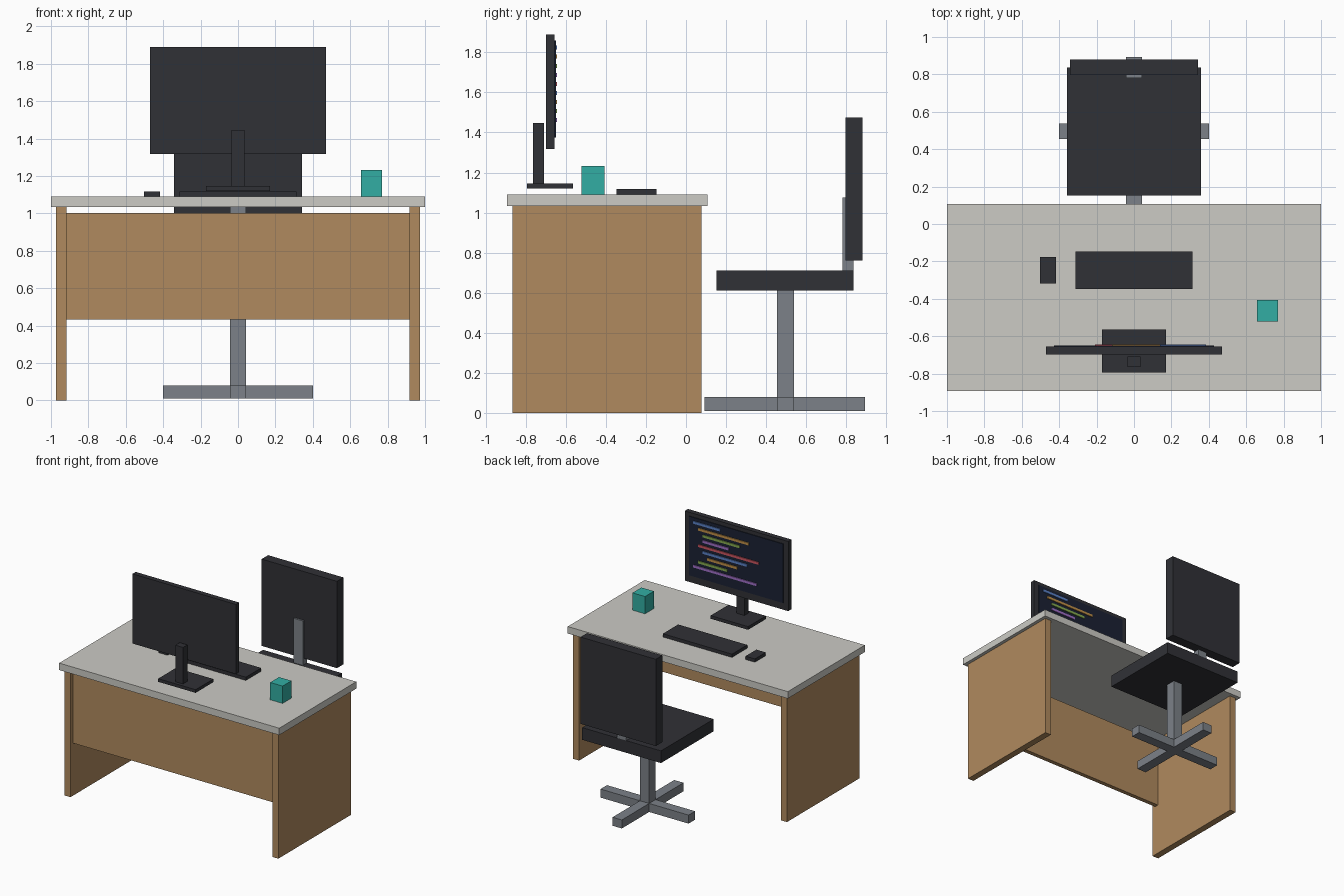
import bpy

if "Cube" in bpy.data.objects:
    bpy.data.objects.remove(bpy.data.objects["Cube"])


def material(name, hex_code):
    """Flat colour from an sRGB hex string."""
    srgb = [int(hex_code[i:i + 2], 16) / 255 for i in (0, 2, 4)]
    linear = [c / 12.92 if c <= 0.04045 else ((c + 0.055) / 1.055) ** 2.4 for c in srgb]
    mat = bpy.data.materials.new(name)
    mat.diffuse_color = (*linear, 1)
    mat.use_nodes = True
    mat.node_tree.nodes["Principled BSDF"].inputs["Base Color"].default_value = mat.diffuse_color
    return mat


def box(name, x, y, z, mat):
    """Box spanning the given (min, max) ranges."""
    spans = (x, y, z)
    bpy.ops.mesh.primitive_cube_add(size=1, location=[(a + b) / 2 for a, b in spans])
    obj = bpy.context.object
    obj.name = name
    obj.scale = [b - a for a, b in spans]
    bpy.ops.object.transform_apply(location=False, rotation=False, scale=True)
    obj.data.materials.append(mat)
    return obj


wood = material("wood", "B08A5E")
laminate = material("laminate", "CCCBC5")
dark = material("dark_plastic", "303136")
steel = material("steel", "7C8188")
teal = material("teal", "32AEA3")
glass = material("screen_glass", "1A2133")
code_colours = {
    "blue": material("code_blue", "5B82C8"),
    "orange": material("code_orange", "C09048"),
    "green": material("code_green", "86AA50"),
    "purple": material("code_purple", "A070C8"),
    "red": material("code_red", "CC5560"),
}

# Desk
box("desk_top", (-1, 1), (-0.893, 0.107), (1.033, 1.09), laminate)
for side, x in (("left", (-0.972, -0.917)), ("right", (0.917, 0.972))):
    box(side + "_desk_side", x, (-0.865, 0.078), (0, 1.033), wood)
box("modesty_panel", (-0.917, 0.917), (-0.835, -0.80), (0.433, 1.003), wood)

# Monitor
box("monitor_base", (-0.17, 0.17), (-0.793, -0.563), (1.12, 1.146), dark)
box("monitor_neck", (-0.035, 0.035), (-0.764, -0.708), (1.146, 1.446), dark)
box("monitor_case", (-0.47, 0.47), (-0.698, -0.656), (1.318, 1.89), dark)
box("monitor_screen", (-0.428, 0.428), (-0.656, -0.65), (1.375, 1.86), glass)

# Lines of code on the screen: colour, indent level, length
lines = [("blue", 0, 0.245), ("orange", 1, 0.46), ("green", 2, 0.335),
         ("purple", 2, 0.235), ("red", 1, 0.55), ("blue", 2, 0.405),
         ("orange", 3, 0.27), ("green", 1, 0.265), ("purple", 0, 0.575)]
for i, (colour, indent, length) in enumerate(lines):
    start = 0.385 - 0.0425 * indent
    z = 1.823 - 0.045 * i
    box(f"code_line_{i + 1}", (start - length, start), (-0.65, -0.643),
        (z - 0.01, z + 0.01), code_colours[colour])

# Desk items
box("keyboard", (-0.314, 0.314), (-0.347, -0.148), (1.09, 1.117), dark)
box("mouse", (-0.502, -0.417), (-0.318, -0.177), (1.09, 1.117), dark)
box("cup", (0.657, 0.77), (-0.521, -0.406), (1.09, 1.232), teal)

# Chair
box("chair_foot_across", (-0.4, 0.4), (0.454, 0.538), (0.01, 0.08), steel)
box("chair_foot_along", (-0.042, 0.042), (0.093, 0.893), (0.01, 0.08), steel)
box("chair_post", (-0.042, 0.042), (0.454, 0.538), (0.08, 0.61), steel)
box("chair_seat", (-0.358, 0.358), (0.152, 0.836), (0.61, 0.71), dark)
box("chair_back_bracket", (-0.042, 0.042), (0.781, 0.836), (0.71, 1.075), steel)
box("chair_back", (-0.342, 0.342), (0.796, 0.88), (0.762, 1.475), dark)
